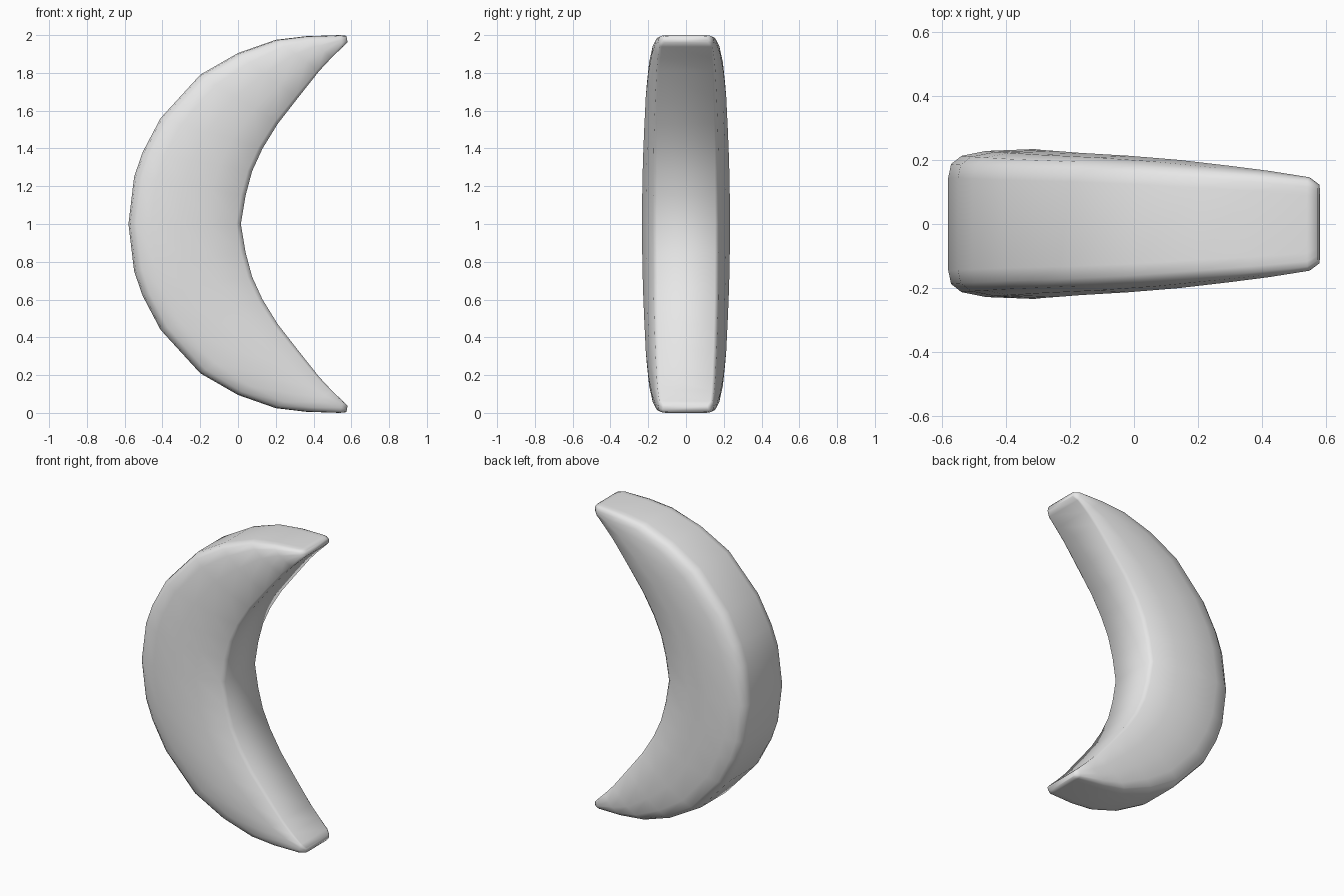
import bpy, bmesh

if "Cube" in bpy.data.objects:
    bpy.data.objects.remove(bpy.data.objects["Cube"])

grey = bpy.data.materials.new("light grey")
grey.diffuse_color = (0.8, 0.8, 0.8, 1)
grey.use_nodes = True
grey.node_tree.nodes["Principled BSDF"].inputs["Base Color"].default_value = grey.diffuse_color

# Stations from the waist to the upper tip:
# outer x, outer z, inner x, inner z, widest half-depth, inner half-depth
STATIONS = [
    (-.58, 1.00, .015, 1.00, .234, .168),
    (-.55, 1.25, .04, 1.15, .231, .167),
    (-.505, 1.38, .075, 1.28, .228, .166),
    (-.41, 1.56, .13, 1.40, .222, .165),
    (-.20, 1.79, .21, 1.53, .213, .162),
    (.00, 1.905, .315, 1.665, .200, .158),
    (.20, 1.975, .43, 1.81, .181, .152),
    (.36, 1.994, .495, 1.88, .166, .147),
    (.54, 2.00, .555, 1.938, .146, .140),
    (.574, 1.996, .58, 1.963, .124, .122),
]

# Half section: fraction from outer to inner edge, share of the widest depth,
# and how far that depth blends towards the inner depth
SECTION = [
    (0.0, .62, 0), (.015, .80, 0), (.07, .91, 0), (.20, .975, 0),
    (.45, 1.0, 0), (.70, 1.0, .32), (.96, 1.0, .9), (1.0, .92, 1),
]


def ring(bm, station, flip):
    ox, oz, ix, iz, wide, inner = station
    half = []
    for f, share, blend in SECTION:
        x, z = ox + (ix - ox) * f, oz + (iz - oz) * f
        y = share * (wide + (inner - wide) * blend)
        half.append((x, y, 2 - z if flip else z))
    pts = half + [(x, -y, z) for x, y, z in reversed(half)]
    return [bm.verts.new(p) for p in pts]


# Crescent body, lofted tip to tip and closed with small flat ends
bm = bmesh.new()
rings = [ring(bm, s, True) for s in reversed(STATIONS[1:])]
rings += [ring(bm, s, False) for s in STATIONS]
for a, b in zip(rings, rings[1:]):
    n = len(a)
    for i in range(n):
        j = (i + 1) % n
        bm.faces.new((a[i], a[j], b[j], b[i]))
bm.faces.new(rings[0])
bm.faces.new(rings[-1])
bmesh.ops.recalc_face_normals(bm, faces=bm.faces)
for f in bm.faces:
    f.smooth = True
mesh = bpy.data.meshes.new("crescent")
bm.to_mesh(mesh)
bm.free()
mesh.materials.append(grey)
crescent = bpy.data.objects.new("crescent", mesh)
bpy.context.collection.objects.link(crescent)
